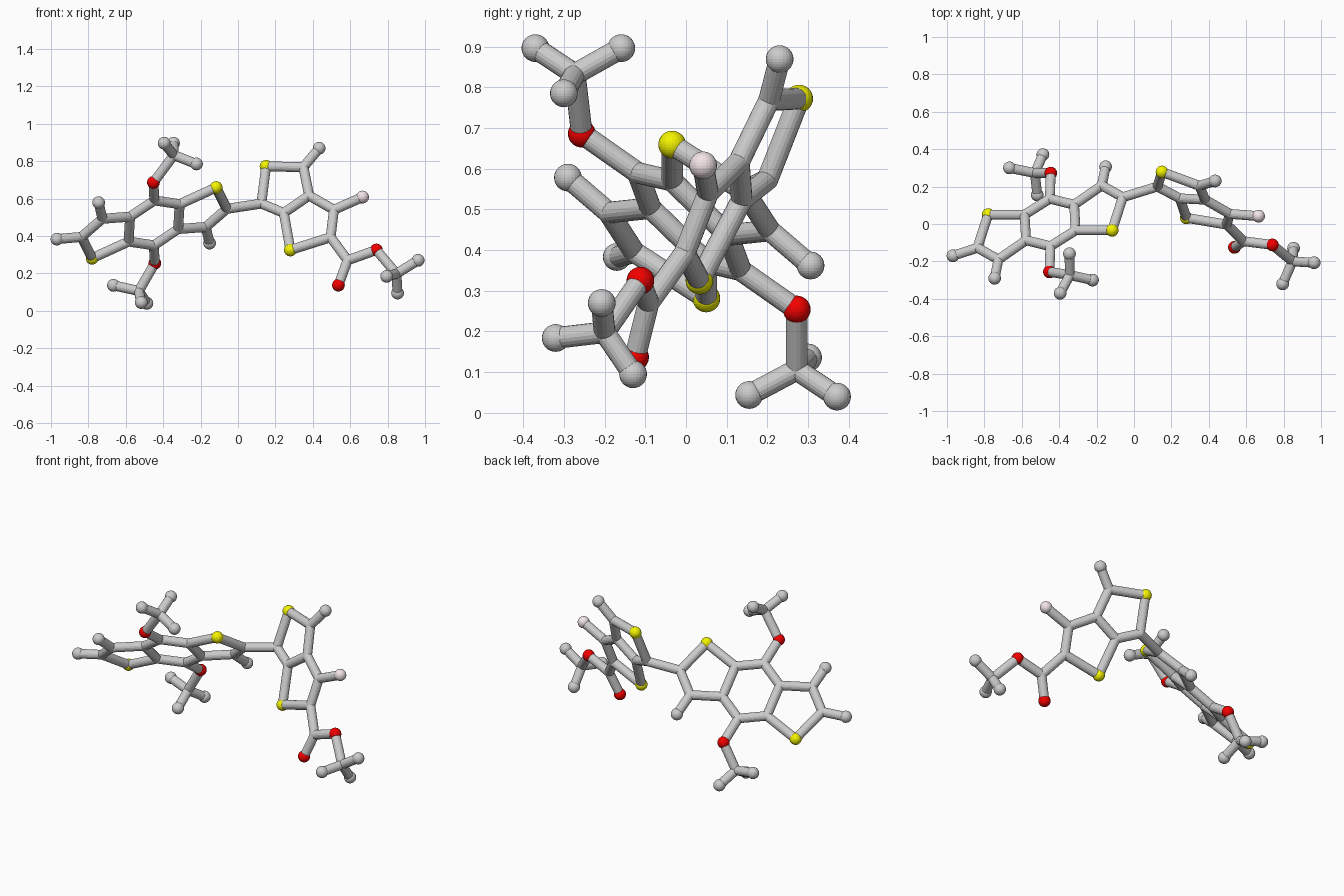
import bpy, bmesh
from mathutils import Vector, Matrix

if "Cube" in bpy.data.objects:
    bpy.data.objects.remove(bpy.data.objects["Cube"])

STICK, BALL = 0.0265, 0.034
CENTRE = Vector((-0.4485, 0.008, 0.47))   # inversion centre of the fused core


def material(name, colour):
    m = bpy.data.materials.new(name)
    m.diffuse_color = colour
    m.use_nodes = True
    m.node_tree.nodes["Principled BSDF"].inputs["Base Color"].default_value = m.diffuse_color
    return m


MATS = {
    "S": material("yellow", (0.9, 0.9, 0.0, 1)),
    "O": material("red", (0.9, 0.0, 0.0, 1)),
    "F": material("pale_pink", (0.9, 0.78, 0.8, 1)),
}


def make_object(name, bm, mat=None):
    mesh = bpy.data.meshes.new(name)
    bm.to_mesh(mesh)
    bm.free()
    if mat:
        mesh.materials.append(mat)
    ob = bpy.data.objects.new(name, mesh)
    bpy.context.collection.objects.link(ob)


def add_ball(bm, p, r):
    bmesh.ops.create_uvsphere(bm, u_segments=24, v_segments=16, radius=r,
                              matrix=Matrix.Translation(p))


def add_stick(bm, a, b):
    d = b - a
    rot = d.to_track_quat('Z', 'Y').to_matrix().to_4x4()
    bmesh.ops.create_cone(bm, cap_ends=True, segments=18, radius1=STICK,
                          radius2=STICK, depth=d.length,
                          matrix=Matrix.Translation((a + b) / 2) @ rot)


# first letter: C inner joint, T grey end ball, S / O / F coloured balls
atoms = {}

# one half of the flat fused core; the other half is its inversion
half = {
    "C2": (-0.837, -0.127, 0.395), "S3": (-0.78, 0.05, 0.281),
    "C4": (-0.725, -0.19, 0.492), "T5": (-0.745, -0.29, 0.578),
    "C6": (-0.577, -0.087, 0.503), "C7": (-0.585, 0.05, 0.37),
    "C8": (-0.447, -0.119, 0.59), "O9": (-0.452, -0.256, 0.686),
}
for k, p in half.items():
    atoms[k] = Vector(p)
    atoms[k + "b"] = 2 * CENTRE - Vector(p)

# tail end ball and second ring pair
atoms["T1"] = Vector((-0.968, -0.17, 0.383))
rings = {
    "C20": (0.125, 0.2, 0.573), "S21": (0.15, 0.278, 0.772),
    "C22": (0.35, 0.204, 0.768), "T23": (0.434, 0.23, 0.869),
    "C24": (0.38, 0.13, 0.616), "C25": (0.245, 0.137, 0.523),
    "S26": (0.28, 0.033, 0.325), "C27": (0.495, -0.003, 0.393),
    "C28": (0.513, 0.054, 0.54), "F29": (0.666, 0.042, 0.608),
    # side arm
    "C30": (0.586, -0.092, 0.27), "O31": (0.537, -0.125, 0.137),
    "O32": (0.74, -0.112, 0.325),
}
atoms.update({k: Vector(p) for k, p in rings.items()})

groups = {
    "core": "T1-C2 C2-S3 C2-C4 C4-T5 C4-C6 S3-C7 C6-C7 C6-C8 C8-O9 C8-C7b "
            "C2b-S3b C2b-C4b C4b-T5b C4b-C6b S3b-C7b C6b-C7b C6b-C8b C8b-O9b "
            "C8b-C7 C2b-C20",
    "ring_pair": "C20-S21 S21-C22 C22-T23 C22-C24 C24-C25 C25-C20 C25-S26 "
                 "S26-C27 C27-C28 C28-C24 C28-F29",
    "side_arm": "C27-C30 C30-O31 C30-O32",
}


# three-pronged ends: hub then its prongs
def tripod(group, root, hub, *prongs):
    h = "C" + group
    atoms[h] = Vector(hub)
    links = [root + "-" + h]
    for i, p in enumerate(prongs):
        t = "T%s%d" % (group, i)
        atoms[t] = Vector(p)
        links.append(h + "-" + t)
    groups[group] = " ".join(links)


tripod("upper_tripod", "O9", (-0.343, -0.273, 0.832),
       (-0.395, -0.37, 0.896), (-0.345, -0.159, 0.896), (-0.222, -0.3, 0.785))
tripod("lower_tripod", "O9b", (-0.53, 0.272, 0.106),
       (-0.666, 0.3, 0.136), (-0.517, 0.155, 0.044), (-0.487, 0.371, 0.04))
tripod("arm_tripod", "O32", (0.847, -0.2, 0.198),
       (0.963, -0.207, 0.27), (0.795, -0.32, 0.184), (0.853, -0.13, 0.095))

# sticks, one object per group
for name, links in groups.items():
    bm = bmesh.new()
    for link in links.split():
        a, b = link.split("-")
        add_stick(bm, atoms[a], atoms[b])
    make_object(name + "_sticks", bm)

# balls, one object per kind
for kind, name, r in (("C", "stick_joints", STICK), ("T", "end_balls", BALL),
                      ("S", "yellow_balls", BALL), ("O", "red_balls", BALL),
                      ("F", "pink_ball", BALL)):
    bm = bmesh.new()
    for k, p in atoms.items():
        if k[0] == kind:
            add_ball(bm, p, r)
    make_object(name, bm, MATS.get(kind))
